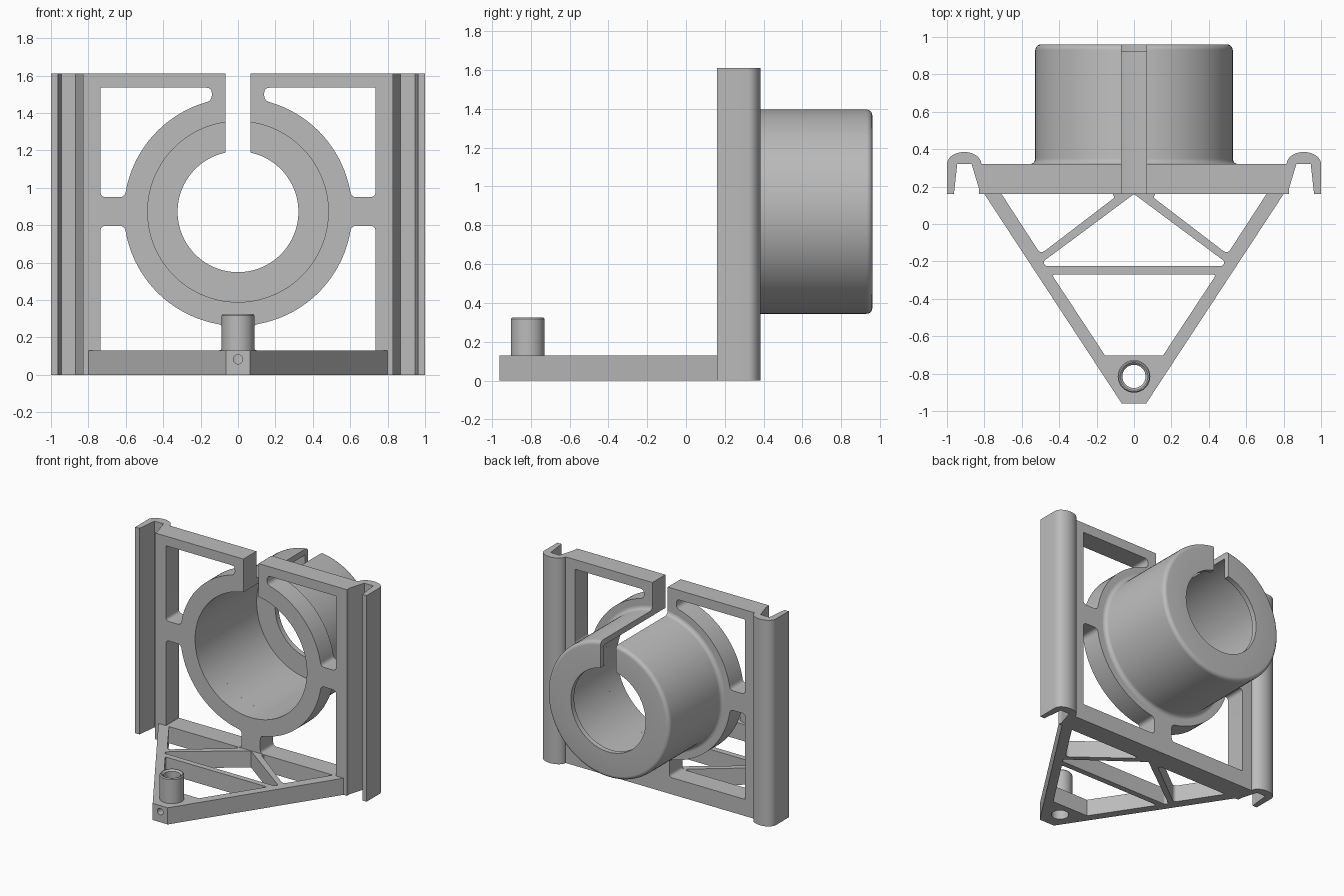
import bpy
import bmesh
from math import sin, cos, pi, sqrt, atan2
from mathutils import Vector, Matrix

if "Cube" in bpy.data.objects:
    bpy.data.objects.remove(bpy.data.objects["Cube"])

GREY = (0.5, 0.5, 0.5, 1)
grey = bpy.data.materials.new("plain grey")
grey.use_nodes = True
grey.diffuse_color = GREY
grey.node_tree.nodes["Principled BSDF"].inputs["Base Color"].default_value = GREY

HEIGHT, FRONT, BACK = 1.61, 0.16, 0.32
CZ, BORE, FLANGE, SLOT = 0.872, 0.483, 0.61, 0.066
BASE_H, BOSS_Y, PIN = 0.13, -0.815, 0.062


def arc(cx, cy, rx, ry, a, b, step=0.06):
    n = max(2, int(abs(b - a) / step))
    return [(cx + rx * cos(a + (b - a) * i / n), cy + ry * sin(a + (b - a) * i / n))
            for i in range(n + 1)]


def rounded(points):
    """Round each corner given as (x, y, cut); plain (x, y) stays sharp."""
    out = []
    for i, p in enumerate(points):
        c = Vector(p[:2])
        if len(p) == 2:
            out.append(c)
            continue
        a, b = Vector(points[i - 1][:2]), Vector(points[(i + 1) % len(points)][:2])
        s = c + (a - c).normalized() * p[2]
        e = c + (b - c).normalized() * p[2]
        for k in range(7):
            t = k / 6
            out.append(s * (1 - t) ** 2 + c * 2 * t * (1 - t) + e * t * t)
    return out


def flip(points):
    return [(-p[0], p[1]) for p in points]


def finish(name, bm, matrix=None):
    bmesh.ops.recalc_face_normals(bm, faces=bm.faces[:])
    if matrix:
        bm.transform(matrix)
    mesh = bpy.data.meshes.new(name)
    bm.to_mesh(mesh)
    bm.free()
    mesh.materials.append(grey)
    ob = bpy.data.objects.new(name, mesh)
    bpy.context.collection.objects.link(ob)
    return ob


def slab(name, loops, depth, matrix=None):
    """Fill an outline with holes and extrude it."""
    bm = bmesh.new()
    for loop in loops:
        vs = [bm.verts.new((p[0], p[1], 0)) for p in loop]
        for i, v in enumerate(vs):
            bm.edges.new((vs[i - 1], v))
    bmesh.ops.triangle_fill(bm, use_beauty=True, edges=bm.edges[:], normal=(0, 0, 1))
    ext = bmesh.ops.extrude_face_region(bm, geom=bm.faces[:])["geom"]
    moved = [g for g in ext if isinstance(g, bmesh.types.BMVert)]
    bmesh.ops.translate(bm, verts=moved, vec=(0, 0, depth))
    return finish(name, bm, matrix)


def lathe(name, profile, steps, matrix=None):
    """Turn a closed (radius, height) profile about z."""
    bm = bmesh.new()
    vs = [bm.verts.new((r, 0, z)) for r, z in profile]
    es = [bm.edges.new((vs[i - 1], v)) for i, v in enumerate(vs)]
    bmesh.ops.spin(bm, geom=vs + es, cent=(0, 0, 0), axis=(0, 0, 1),
                   angle=2 * pi, steps=steps, use_merge=True)
    bmesh.ops.remove_doubles(bm, verts=bm.verts[:], dist=1e-5)
    return finish(name, bm, matrix)


def activate(ob):
    bpy.ops.object.select_all(action='DESELECT')
    ob.select_set(True)
    bpy.context.view_layer.objects.active = ob


def cut(ob, cutter):
    mod = ob.modifiers.new("cut", 'BOOLEAN')
    mod.operation, mod.solver, mod.object = 'DIFFERENCE', 'EXACT', cutter
    activate(ob)
    bpy.ops.object.modifier_apply(modifier=mod.name)
    bpy.data.objects.remove(cutter)


# Upright frame: profile in x, z extruded along y
to_xz = Matrix.Translation((0, BACK, 0)) @ Matrix.Rotation(pi / 2, 4, 'X')
a = atan2(sqrt(BORE ** 2 - SLOT ** 2), SLOT)
outline = ([(-0.83, 0), (0.83, 0), (0.83, HEIGHT), (SLOT, HEIGHT)]
           + arc(0, CZ, BORE, BORE, a, -pi - a)
           + [(-SLOT, HEIGHT), (-0.83, HEIGHT)])


def ring_angle(x=None, z=None):
    if x is not None:
        return atan2(sqrt(FLANGE ** 2 - x * x), x)
    return atan2(z - CZ, sqrt(FLANGE ** 2 - (z - CZ) ** 2))


def soft_ends(points, r=0.03):
    return [(*points[0], r)] + points[1:-1] + [(*points[-1], r)]


WIN, LOW, HIGH = 0.735, 0.797, 0.95
upper = rounded([(WIN, HIGH, 0.03), (WIN, 1.535), (0.14, 1.535, 0.03)]
                + soft_ends(arc(0, CZ, FLANGE, FLANGE, ring_angle(x=0.14), ring_angle(z=HIGH))))
lower = rounded([(0.08, BASE_H, 0.03), (WIN, BASE_H), (WIN, LOW, 0.03)]
                + soft_ends(arc(0, CZ, FLANGE, FLANGE, ring_angle(z=LOW), -ring_angle(x=0.08))))
frame = slab("upright_frame", [outline, upper, lower, flip(upper), flip(lower)],
             BACK - FRONT, to_xz)

# Cup behind the frame, with a rounded rim, inner lip and top slot
to_y = Matrix.Translation((0, 0, CZ)) @ Matrix.Rotation(-pi / 2, 4, 'X')
R, END, LIP = 0.528, 0.96, 0.92
cup_profile = ([(BORE, BACK)]
               + arc(R + 0.03, BACK + 0.03, 0.03, 0.03, -pi / 2, -pi, 0.3)
               + arc(R - 0.03, END - 0.03, 0.03, 0.03, 0, pi / 2, 0.3)
               + [(0.323, END), (0.323, LIP), (BORE, LIP)])
cup = lathe("cup", cup_profile, 112, to_y)
cut(cup, slab("slot_cutter", [[(-SLOT, 0), (SLOT, 0), (SLOT, 2), (-SLOT, 2)]], 1,
              Matrix.Translation((0, 1.1, CZ)) @ Matrix.Rotation(pi / 2, 4, 'X')))

# Hooked side clips
hook = (arc(0.908, BACK, 0.092, 0.065, pi, 0, 0.15)
        + [(0.82, FRONT), (0.868, BACK), (0.945, BACK), (0.963, FRONT), (1, FRONT)])
hook = [(1.816 - x, y) if i < len(hook) - 5 else (x, y) for i, (x, y) in enumerate(hook)]
hook = hook[:-5][::-1] + hook[-5:]
# Order: outer edge, over the crown, down the inner side
crown = arc(0.908, BACK, 0.092, 0.065, 0, pi, 0.15)
hook = [(1, FRONT)] + crown + hook[-5:-1]
clips = [slab("left_clip", [hook], HEIGHT), slab("right_clip", [flip(hook)], HEIGHT)]

# Triangular truss foot
IN = FRONT + 0.003
foot_outline = [(-0.80, 0.2), (-0.80, FRONT), (-0.065, -0.96),
                (0.065, -0.96), (0.80, FRONT), (0.80, 0.2)]
side = rounded([(0.71, IN), (0.115, IN), (0.103, 0.142, 0.012),
                (0.485, -0.15, 0.012), (0.508, -0.148, 0.01)])
middle = rounded([(0, FRONT), (0.485, -0.2, 0.012), (0.475, -0.225, 0.012),
                  (-0.475, -0.225, 0.012), (-0.485, -0.2, 0.012)])
front = rounded([(0.44, -0.27, 0.02), (0.155, -0.703), (-0.155, -0.703), (-0.44, -0.27, 0.02)])
pin_hole = arc(0, BOSS_Y, PIN, PIN, 0, 2 * pi, 0.15)[:-1]
foot = slab("truss_foot", [foot_outline, side, flip(side), middle, front, pin_hole], BASE_H)
screw = arc(0, 0.083, 0.025, 0.025, 0, 2 * pi, 0.25)[:-1]
cut(foot, slab("screw_cutter", [screw], 0.17,
               Matrix.Translation((0, BOSS_Y, 0)) @ Matrix.Rotation(pi / 2, 4, 'X')))

# Hollow boss on the foot
TOP = 0.325
boss = lathe("pin_boss", [(PIN, BASE_H), (0.087, BASE_H), (0.087, TOP - 0.008),
                          (0.081, TOP), (0.074, TOP), (PIN, TOP - 0.012)], 48,
             Matrix.Translation((0, BOSS_Y, 0)))

for ob in [frame, cup, foot, boss] + clips:
    activate(ob)
    bpy.ops.object.shade_smooth_by_angle(angle=pi / 6)
